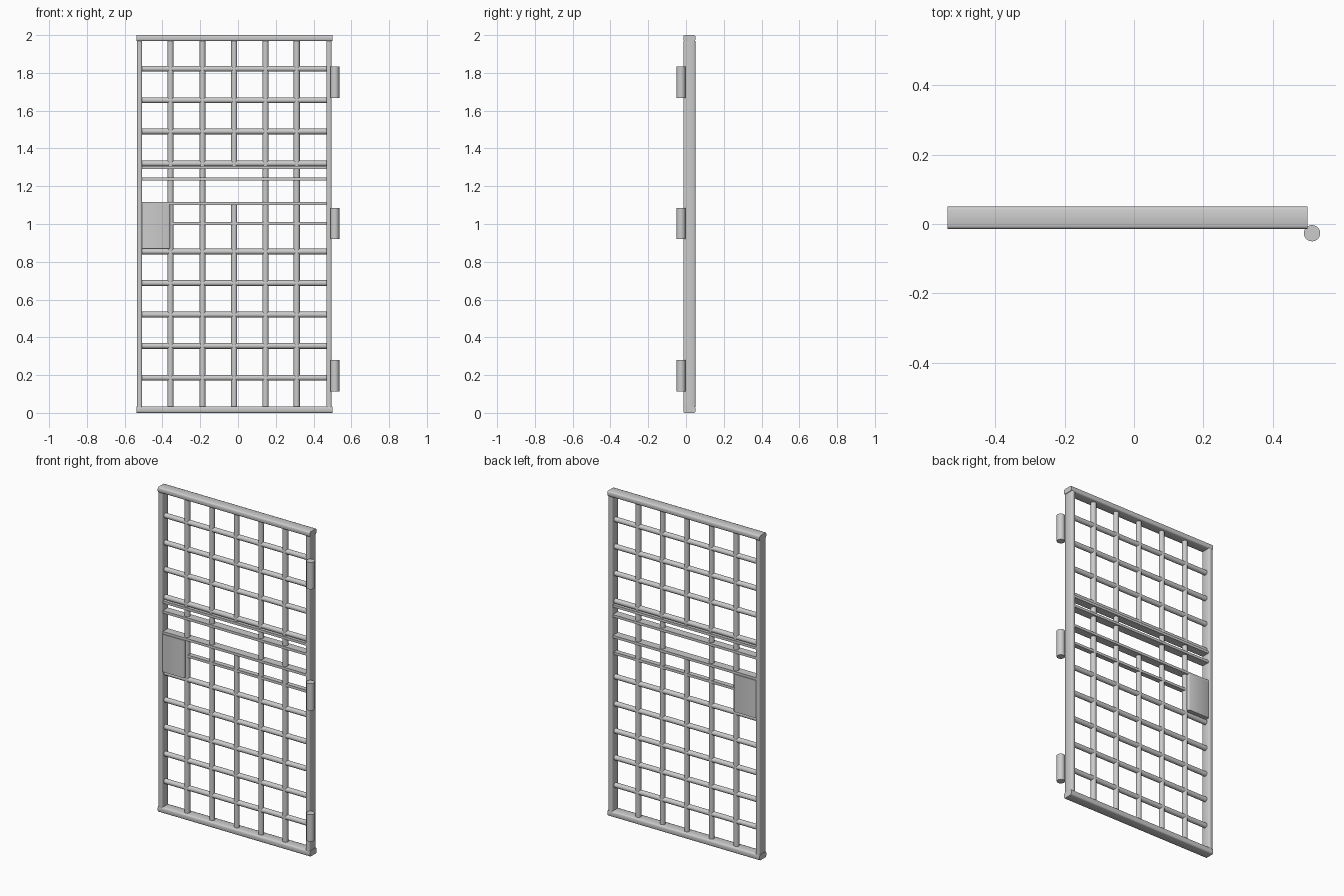
import bpy, bmesh
from mathutils import Vector

if "Cube" in bpy.data.objects:
    bpy.data.objects.remove(bpy.data.objects["Cube"])

YC = 0.018            # centre plane of the gate
L, R = -0.507, 0.468  # inner faces of the side stiles


def finish(bm, name, smooth=False):
    bmesh.ops.recalc_face_normals(bm, faces=bm.faces[:])
    me = bpy.data.meshes.new(name)
    bm.to_mesh(me)
    bm.free()
    ob = bpy.data.objects.new(name, me)
    bpy.context.collection.objects.link(ob)
    if smooth:
        bpy.context.view_layer.objects.active = ob
        ob.select_set(True)
        bpy.ops.object.shade_smooth_by_angle(angle=0.87)
        ob.select_set(False)
    return ob


def box(name, x, y, z, bevel=0, axis=None):
    bm = bmesh.new()
    bmesh.ops.create_cube(bm, size=1)
    for v in bm.verts:
        for i, (a, b) in enumerate((x, y, z)):
            v.co[i] = a if v.co[i] < 0 else b
    if bevel:
        # soften only the edges running along the bar
        edges = [e for e in bm.edges
                 if abs(e.verts[0].co[axis] - e.verts[1].co[axis]) > 1e-4]
        bmesh.ops.bevel(bm, geom=edges, offset=bevel, segments=2,
                        profile=0.5, affect='EDGES')
    return finish(bm, name, bool(bevel))


def rod(name, a, b, r, sides=16):
    a, b = Vector(a), Vector(b)
    bm = bmesh.new()
    bmesh.ops.create_cone(bm, cap_ends=True, segments=sides, radius1=r,
                          radius2=r, depth=(b - a).length)
    q = Vector((0, 0, 1)).rotation_difference(b - a)
    bm.transform(q.to_matrix().to_4x4())
    bmesh.ops.translate(bm, verts=bm.verts, vec=(a + b) / 2)
    return finish(bm, name, True)


# outer frame
FY = (-0.014, 0.05)
box("top_rail", (-0.537, 0.5), FY, (1.968, 2.0), 0.008, 0)
box("bottom_rail", (-0.537, 0.5), FY, (0.0, 0.035), 0.008, 0)
box("left_stile", (-0.535, L), FY, (0.03, 1.97), 0.008, 2)
box("right_stile", (R, 0.496), FY, (0.03, 1.97), 0.008, 2)

# upright bars; the middle one is interrupted by the pass-through slot
for x in (-0.357, -0.188, 0.146, 0.311):
    rod("upright_bar", (x, YC, 0.02), (x, YC, 1.98), 0.016)
rod("upright_bar_lower", (-0.02, YC, 0.02), (-0.02, YC, 1.105), 0.016)
rod("upright_bar_upper", (-0.02, YC, 1.295), (-0.02, YC, 1.98), 0.016)

# round cross bars
for z in (0.186, 0.355, 0.52, 0.687, 0.854, 1.32, 1.49, 1.655, 1.822):
    rod("cross_bar", (L - 0.005, YC, z), (R + 0.005, YC, z), 0.0155)

# flat slats around the slot
for z, depth, x0 in ((1.298, 0.05, L), (1.237, 0.05, L),
                     (1.109, 0.05, L), (1.003, 0.03, -0.37)):
    box("flat_slat", (x0 - 0.003, R + 0.003),
        (YC - depth / 2, YC + depth / 2), (z - 0.008, z + 0.008))

# lock case
box("lock_case", (-0.51, -0.36), (YC - 0.03, YC + 0.03), (0.87, 1.102), 0.008, 2)

# hinge barrels
for z in (0.197, 1.003, 1.75):
    rod("hinge_barrel", (0.513, -0.0265, z - 0.083),
        (0.513, -0.0265, z + 0.083), 0.0235, 24)
